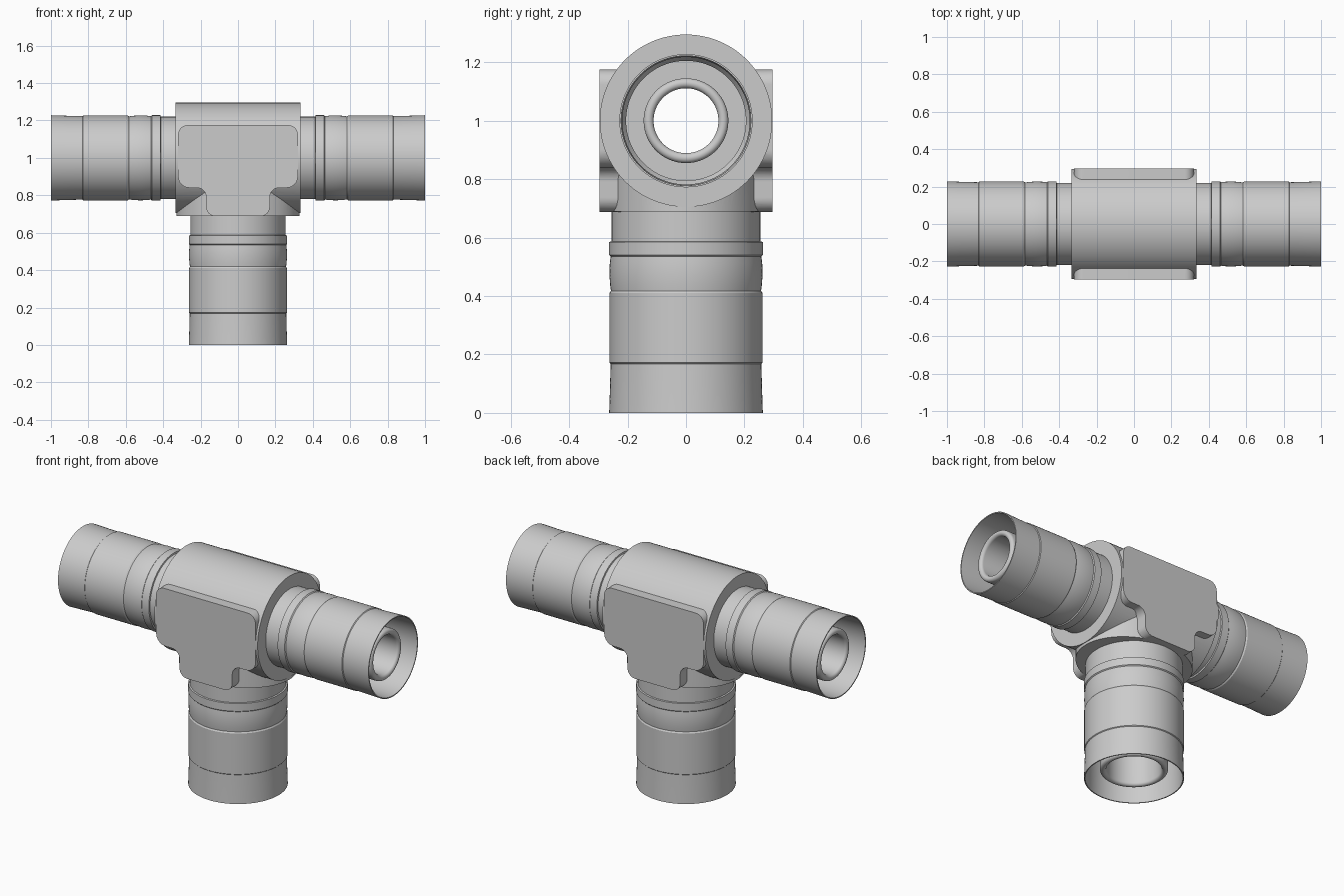
import bpy, bmesh, math
from mathutils import Matrix
from math import pi, cos, sin, radians

if "Cube" in bpy.data.objects:
    bpy.data.objects.remove(bpy.data.objects["Cube"])

AXIS_Z = 1.0


def finish(name, bm):
    bmesh.ops.recalc_face_normals(bm, faces=bm.faces)
    me = bpy.data.meshes.new(name)
    bm.to_mesh(me)
    bm.free()
    ob = bpy.data.objects.new(name, me)
    bpy.context.collection.objects.link(ob)
    return ob


def smooth(ob):
    bpy.ops.object.select_all(action='DESELECT')
    ob.select_set(True)
    bpy.context.view_layer.objects.active = ob
    bpy.ops.object.shade_smooth_by_angle(angle=radians(25))


def cylinder(name, r, length, matrix):
    bm = bmesh.new()
    bmesh.ops.create_cone(bm, cap_ends=True, segments=96, radius1=r, radius2=r,
                          depth=length, matrix=matrix)
    return finish(name, bm)


def combine(base, other, operation):
    bpy.context.view_layer.objects.active = base
    mod = base.modifiers.new('combine', 'BOOLEAN')
    mod.operation = operation
    mod.solver = 'EXACT'
    mod.object = other
    bpy.ops.object.modifier_apply(modifier=mod.name)
    bpy.data.objects.remove(other, do_unlink=True)


def arc(cx, cz, r, a0, a1, n=8):
    return [(cx + r * cos(radians(a0 + (a1 - a0) * i / n)),
             cz + r * sin(radians(a0 + (a1 - a0) * i / n))) for i in range(n + 1)]


def connector(name, offset, length, matrix):
    # Profile as (radius, distance from tip): sleeve, gap floor, nozzle, bore
    outer = [(.255, length), (.255, .587), (.263, .585), (.263, .54), (.258, .535),
             (.261, .51), (.262, .475), (.260, .44), (.257, .418), (.262, .41),
             (.262, .172), (.258, .168), (.260, .09), (.263, 0)]
    inner = [(.257, 0), (.253, .168), (.253, .40), (.24, .42), (.24, .58), (.18, .58)]
    tip = [(r, d) for r, d in arc(.163, .06, .017, 0, -180, 10)]
    profile = outer + inner + tip + [(.146, length)]
    bm = bmesh.new()
    vs = [bm.verts.new((r - offset, 0, d)) for r, d in profile]
    edges = [bm.edges.new(p) for p in zip(vs, vs[1:])]
    bmesh.ops.spin(bm, geom=vs + edges, cent=(0, 0, 0), axis=(0, 0, 1),
                   angle=2 * pi, steps=96, use_merge=True)
    bmesh.ops.remove_doubles(bm, verts=bm.verts, dist=1e-5)
    bm.transform(matrix)
    smooth(finish(name, bm))


# Main body barrel along x
along_x = Matrix.Translation((0, 0, AXIS_Z)) @ Matrix.Rotation(pi / 2, 4, 'Y')
body = cylinder('tee_body', .295, .666, along_x)

# Oval base where the branch leaves the barrel
oval = Matrix.Translation((0, 0, .845)) @ Matrix.Diagonal((.33, .272, 1, 1))
combine(body, cylinder('branch_base', 1, .31, oval), 'UNION')

# Flat front and back pads, one rounded T-shaped prism
half = (arc(.27, 1.125, .05, 90, 0) + arc(.26, .90, .06, 0, -90)
        + arc(.22, .79, .05, 90, 180) + arc(.12, .738, .05, 0, -90))
outline = half + [(-x, z) for x, z in reversed(half)]
bm = bmesh.new()
face = bm.faces.new([bm.verts.new((x, -.296, z)) for x, z in outline])
ext = bmesh.ops.extrude_face_region(bm, geom=[face])
bmesh.ops.translate(bm, vec=(0, .592, 0),
                    verts=[g for g in ext['geom'] if isinstance(g, bmesh.types.BMVert)])
combine(body, finish('side_pads', bm), 'UNION')

# Bores through run and branch
combine(body, cylinder('branch_bore', .146, 1.0, Matrix.Translation((0, 0, .5))), 'DIFFERENCE')
combine(body, cylinder('run_bore', .111, 1.2, along_x), 'DIFFERENCE')
smooth(body)

# Three hose connectors
connector('branch_connector', 0, .69, Matrix.Identity(4))
for side, name in ((1, 'right_connector'), (-1, 'left_connector')):
    connector(name, .035, .668, Matrix.Translation((side, 0, AXIS_Z))
              @ Matrix.Rotation(-side * pi / 2, 4, 'Y'))
